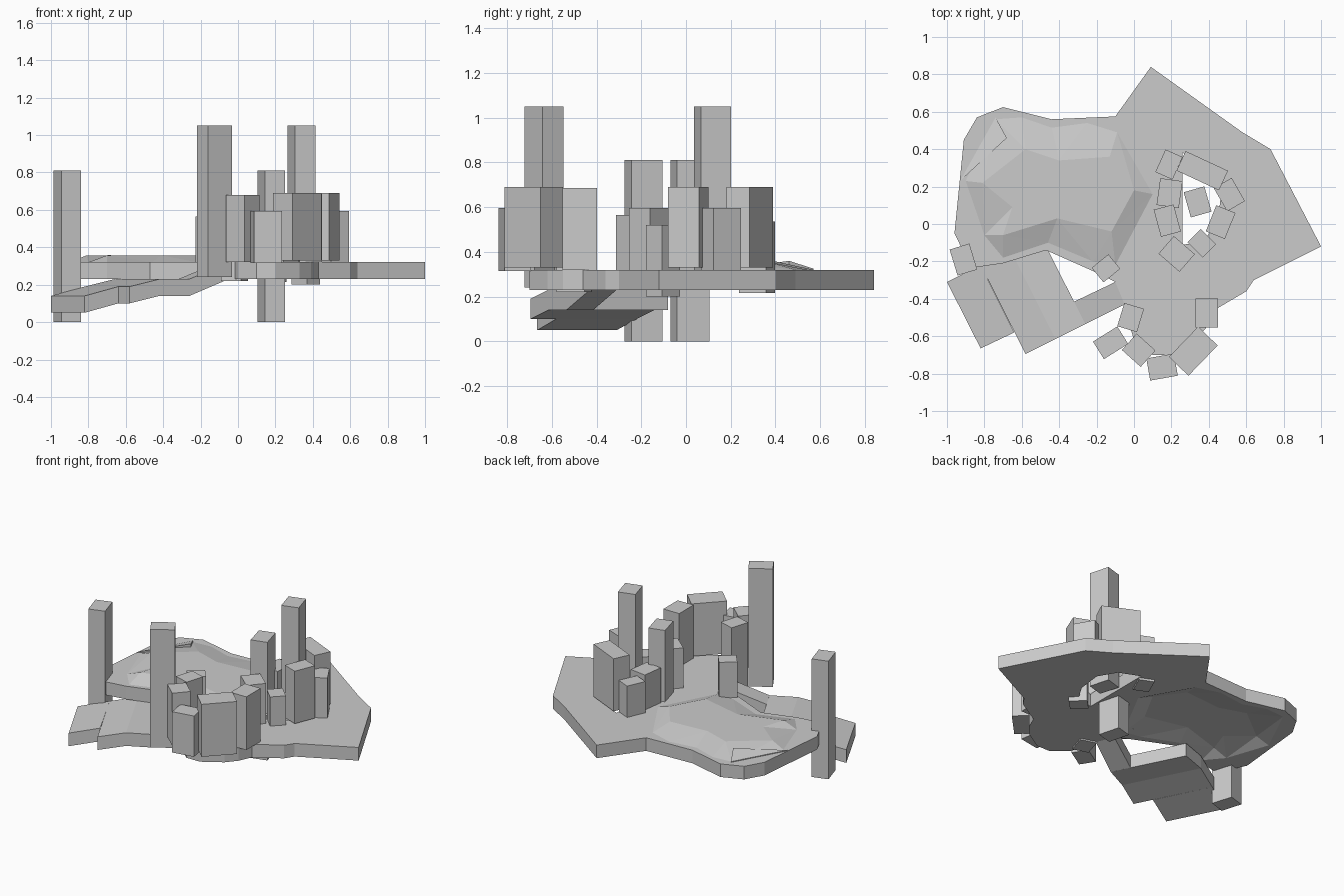
import bpy, bmesh, math
from mathutils import Vector
from mathutils.geometry import delaunay_2d_cdt

if "Cube" in bpy.data.objects:
    bpy.data.objects.remove(bpy.data.objects["Cube"])

T = 0.09  # slab thickness


def finish(bm, name):
    bmesh.ops.recalc_face_normals(bm, faces=bm.faces[:])
    me = bpy.data.meshes.new(name)
    bm.to_mesh(me)
    bm.free()
    ob = bpy.data.objects.new(name, me)
    bpy.context.collection.objects.link(ob)
    return ob


def slab(name, pts, faces, thickness):
    """Extrude a surface sheet straight down into a closed slab."""
    bm = bmesh.new()
    vs = [bm.verts.new(p) for p in pts]
    for f in faces:
        bm.faces.new([vs[i] for i in f])
    ext = bmesh.ops.extrude_face_region(bm, geom=bm.faces[:], use_keep_orig=True)
    low = [g for g in ext["geom"] if isinstance(g, bmesh.types.BMVert)]
    bmesh.ops.translate(bm, verts=low, vec=(0, 0, -thickness))
    return finish(bm, name)


def block(name, x, y, w, d, angle, z0, z1):
    ob = None
    bm = bmesh.new()
    bmesh.ops.create_cube(bm, size=1)
    bmesh.ops.scale(bm, verts=bm.verts[:], vec=(w, d, z1 - z0))
    ob = finish(bm, name)
    ob.location = (x, y, (z0 + z1) / 2)
    ob.rotation_euler.z = math.radians(angle)
    return ob


# main slab: outer outline, opening, and low mound (foot and crest loops)
outer = [(.09, .84), (-.1, .575), (-.44, .56), (-.70, .625), (-.84, .57), (-.91, .45),
         (-.96, -.05), (-.87, -.235), (-.70, -.21), (-.47, -.14), (-.2, -.26), (-.1, -.31),
         (-.05, -.43), (-.03, -.52), (0, -.62), (.1, -.70), (.2, -.70), (.33, -.62),
         (.39, -.55), (.43, -.46), (.60, -.36), (.64, -.30), (1, -.12), (.73, .40), (.58, .49)]
hole = [(.26, .38), (.26, -.11), (.37, -.1), (.45, .03), (.47, .2), (.40, .32)]
foot = [(.1, .16), (-.09, .49), (-.25, .54), (-.44, .515), (-.60, .57), (-.74, .56),
        (-.90, .23), (-.80, -.06), (-.70, -.18), (-.46, -.10), (-.22, -.2), (-.1, -.22)]
crest = [(0, .18), (-.13, .36), (-.40, .34), (-.58, .40), (-.81, .22), (-.65, .09),
         (-.70, -.06), (-.41, .03), (-.12, -.04)]

pts, edges, heights = [], [], []
for loop, z in ((outer, .32), (hole, .32), (foot, .32), (crest, .357)):
    n, k = len(pts), len(loop)
    pts += [Vector(p) for p in loop]
    heights += [z] * k
    edges += [(n + i, n + (i + 1) % k) for i in range(k)]
co, _, tris, orig, _, _ = delaunay_2d_cdt(pts, edges, [], 1, 1e-5)


def in_hole(f):
    c = sum((co[i] for i in f), Vector((0, 0))) / len(f)
    for i in range(len(hole)):
        a, b = Vector(hole[i]), Vector(hole[(i + 1) % len(hole)])
        if (b - a).cross(c - a) < 0:
            return False
    return True


used = [f for f in tris if not in_hole(f)]
top = [(c.x, c.y, heights[o[0]] if o else .32) for c, o in zip(co, orig)]
slab("main_slab", top, used, T)

# small raised wedge on the far left corner
slab("corner_wedge", [(-.93, .23, .325), (-.68, .46, .36), (-.74, .57, .325)], [(0, 1, 2)], .04)

# stepped ramp: cross-lines from the low end to the main slab (two sides, height)
rows = [((-1, -.31), (-.82, -.665), .14), ((-.82, -.22), (-.64, -.58), .19)]
rows2 = [((-.82, -.22), (-.58, -.695), .19), ((-.66, -.14), (-.42, -.615), .23),
         ((-.49, -.08), (-.26, -.535), .23)]
rows3 = [((-.32, -.415), (-.26, -.535), .23), ((-.10, -.31), (-.05, -.43), .32)]
for name, rr in (("ramp_lower", rows), ("ramp_middle", rows2), ("ramp_upper", rows3)):
    p = [(*s, z) for a, b, z in rr for s in (a, b)]
    slab(name, p, [(2 * i, 2 * i + 1, 2 * i + 3, 2 * i + 2) for i in range(len(rr) - 1)], T)

# standing blocks: x, y, width, depth, angle, bottom, top
towers = [(-.912, -.19, .11, .145, 17, 0, .81), (-.125, -.635, .153, .11, 32, .24, 1.05),
          (.34, .118, .115, .14, 16, .24, 1.05), (.178, .018, .11, .15, 15, 0, .81)]
for i, t in enumerate(towers):
    block(f"tower_{i + 1}", *t)

ring = [(.187, .318, .10, .132, -24, .215, .535), (.365, .285, .25, .115, -25, .33, .69),
        (.228, -.16, .125, .148, 49, .315, .595), (.463, .01, .11, .15, -22, .33, .69),
        (.51, .157, .143, .11, -60, .315, .595), (.19, .165, .12, .145, -8, .23, .56),
        (.363, -.103, .10, .115, 45, .2, .52)]
for i, t in enumerate(ring):
    block(f"ring_block_{i + 1}", *t)

front = [(.317, -.68, .225, .145, 46, .33, .69), (.025, -.675, .135, .118, -42, .32, .68),
         (.15, -.765, .15, .12, 10, .315, .595), (.39, -.475, .12, .155, 0, .32, .685),
         (-.15, -.237, .115, .10, 39, .24, .565), (-.018, -.5, .11, .13, -17, .22, .68)]
for i, t in enumerate(front):
    block(f"front_block_{i + 1}", *t)
